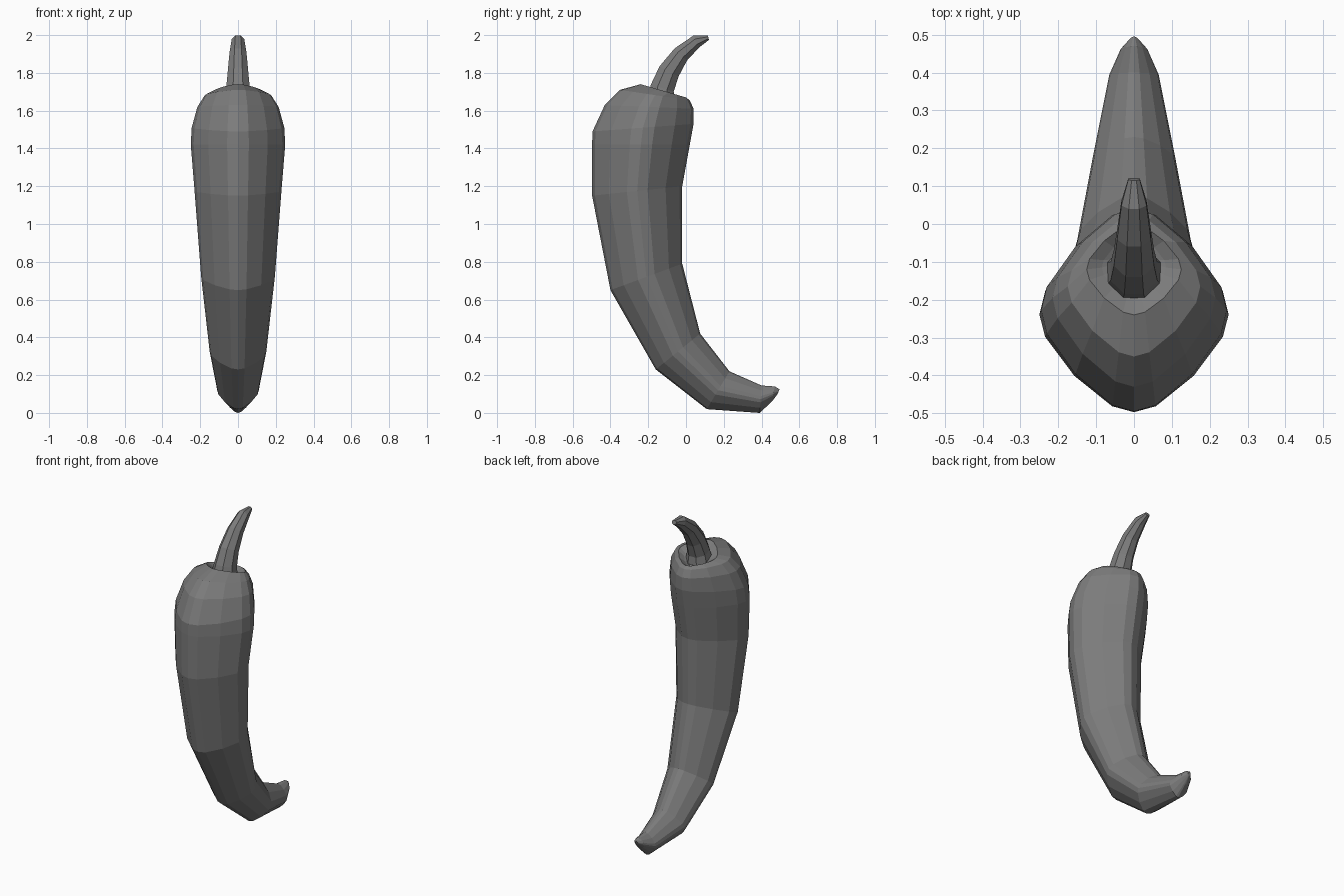
import bpy
import bmesh
import math
from mathutils import Vector

cube = bpy.data.objects.get("Cube")
if cube:
    bpy.data.objects.remove(cube, do_unlink=True)

grey = bpy.data.materials.new("dark grey")
grey.use_nodes = True
COLOUR = (0.2, 0.2, 0.2, 1)
grey.diffuse_color = COLOUR
grey.node_tree.nodes["Principled BSDF"].inputs["Base Color"].default_value = COLOUR


def loft(name, section, rings):
    """Skin tilted rings, each given as front (y, z), back (y, z), half width."""
    bm = bmesh.new()
    loops = []
    for front, back, width in rings:
        f, b = Vector((0, *front)), Vector((0, *back))
        middle, reach = (f + b) / 2, (f - b) / 2
        loops.append([bm.verts.new(middle + reach * v + Vector((u * width, 0, 0)))
                      for u, v in section])
    n = len(section)
    for a, b in zip(loops, loops[1:]):
        for i in range(n):
            j = (i + 1) % n
            bm.faces.new((a[i], a[j], b[j], b[i]))
    bm.faces.new(loops[0])
    bm.faces.new(loops[-1])
    bmesh.ops.recalc_face_normals(bm, faces=bm.faces)
    mesh = bpy.data.meshes.new(name)
    bm.to_mesh(mesh)
    bm.free()
    mesh.materials.append(grey)
    obj = bpy.data.objects.new(name, mesh)
    bpy.context.collection.objects.link(obj)
    return obj


# Slightly pointed sixteen-sided section: one quarter, turned four times
quarter = [(0, 1), (0.23, 0.94), (0.63, 0.63), (0.94, 0.23)]
body_section = []
for turn in range(4):
    body_section += quarter
    quarter = [(v, -u) for u, v in quarter]

# Pepper body, from the dent around the stem down to the curled tip
loft("pepper_body", body_section, [
    ((-0.16, 1.68), (-0.05, 1.64), 0.05),
    ((-0.20, 1.71), (-0.03, 1.65), 0.085),
    ((-0.24, 1.74), (0.00, 1.67), 0.125),
    ((-0.35, 1.71), (0.02, 1.655), 0.175),
    ((-0.43, 1.63), (0.04, 1.61), 0.215),
    ((-0.495, 1.49), (0.04, 1.53), 0.245),
    ((-0.497, 1.42), (0.02, 1.42), 0.25),
    ((-0.497, 1.15), (-0.02, 1.20), 0.23),
    ((-0.40, 0.65), (-0.02, 0.79), 0.195),
    ((-0.16, 0.23), (0.075, 0.42), 0.15),
    ((0.11, 0.02), (0.23, 0.22), 0.11),
    ((0.39, 0.0), (0.40, 0.145), 0.065),
    ((0.455, 0.06), (0.47, 0.14), 0.035),
    ((0.485, 0.10), (0.495, 0.125), 0.01),
])

# Curved eight-sided stem
octagon = [(math.sin(a) / math.cos(math.pi / 8), math.cos(a) / math.cos(math.pi / 8))
           for a in (math.pi / 8 + k * math.pi / 4 for k in range(8))]
stem_section = [(u * 0.95, v) for u, v in octagon]
loft("stem", stem_section, [
    ((-0.20, 1.69), (-0.06, 1.65), 0.075),
    ((-0.185, 1.74), (-0.065, 1.70), 0.065),
    ((-0.14, 1.835), (-0.04, 1.78), 0.056),
    ((-0.06, 1.93), (0.005, 1.865), 0.047),
    ((0.04, 1.998), (0.07, 1.935), 0.035),
    ((0.115, 1.998), (0.122, 1.975), 0.016),
])
